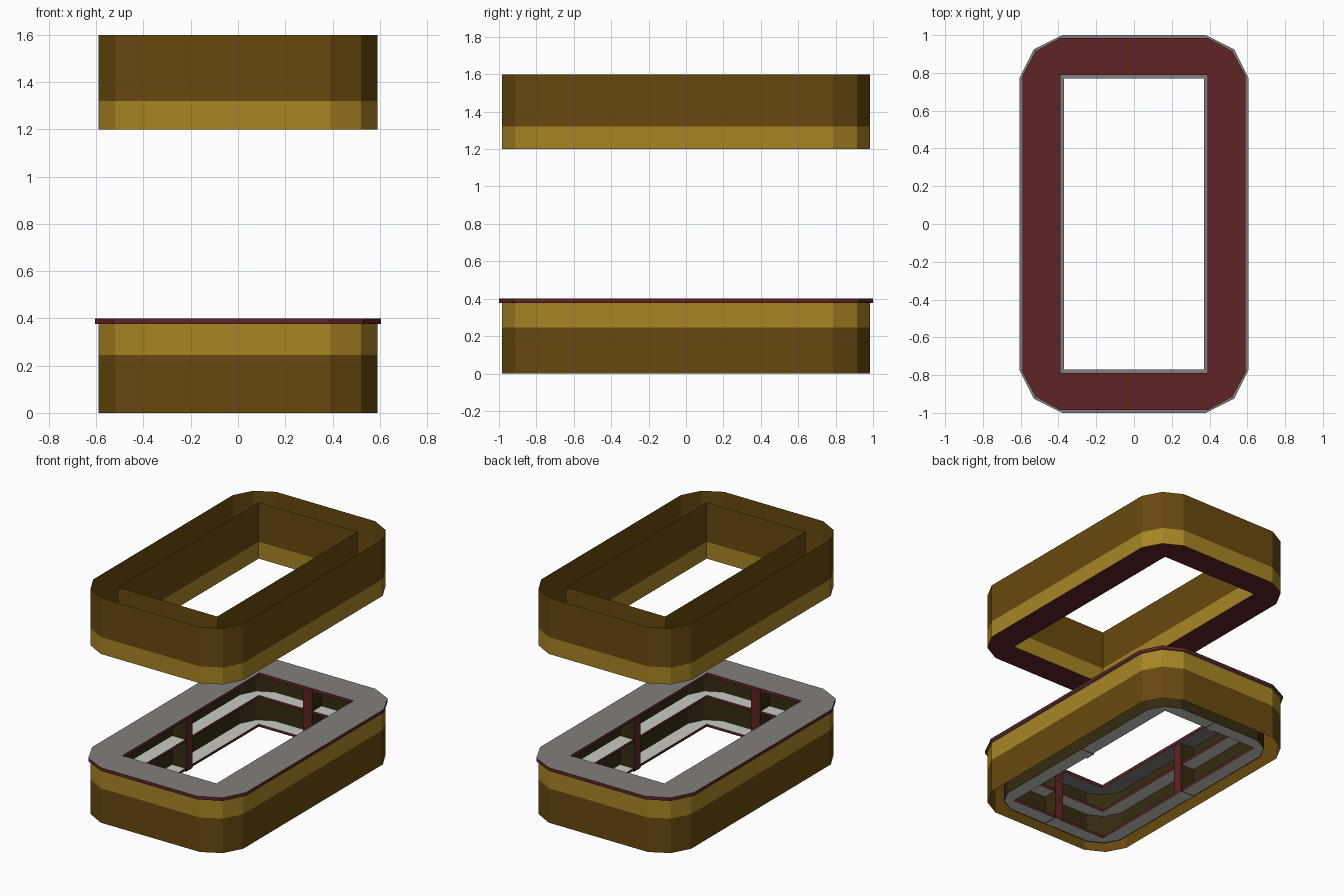
import bpy, bmesh

if "Cube" in bpy.data.objects:
    bpy.data.objects.remove(bpy.data.objects["Cube"])


def material(name, hexcol):
    def lin(c):
        c /= 255
        return c / 12.92 if c <= 0.04045 else ((c + 0.055) / 1.055) ** 2.4
    m = bpy.data.materials.new(name)
    m.diffuse_color = [lin(int(hexcol[i:i + 2], 16)) for i in (0, 2, 4)] + [1]
    m.use_nodes = True
    m.node_tree.nodes["Principled BSDF"].inputs["Base Color"].default_value = m.diffuse_color
    return m


BROWN = material("dark brown", "68490F")
GOLD = material("golden brown", "A88525")
RED = material("dark red", "602325")
GREY = material("counter grey", "827E7C")
WHITE = material("off white", "CACAC4")
OLIVE = material("deep olive", "352B10")


def outline(hx, hy, c, t):
    """Rectangle with corners rounded by three points, counter-clockwise."""
    pts = []
    for sx, sy in ((1, 1), (-1, 1), (-1, -1), (1, -1)):
        corner = [(hx, hy - c), (hx - t, hy - t), (hx - c, hy)]
        if sx * sy < 0:
            corner.reverse()
        pts += [(sx * x, sy * y) for x, y in corner]
    return pts


def rect(hx, hy):
    return [(hx, hy), (-hx, hy), (-hx, -hy), (hx, -hy)]


def finish(name, bm, mats):
    me = bpy.data.meshes.new(name)
    bm.to_mesh(me)
    bm.free()
    for m in mats:
        me.materials.append(m)
    ob = bpy.data.objects.new(name, me)
    bpy.context.collection.objects.link(ob)
    return ob


def add_loop(bm, pts, z):
    return [bm.verts.new((x, y, z)) for x, y in pts]


def add_strip(bm, a, b, mat, inward):
    for i in range(len(a)):
        j = (i + 1) % len(a)
        q = [a[i], a[j], b[j], b[i]]
        bm.faces.new(q[::-1] if inward else q).material_index = mat


def wall(name, pts, levels, mats, inward=False):
    """Thin wall with one colour band between each pair of levels."""
    bm = bmesh.new()
    loops = [add_loop(bm, pts, z) for z in levels]
    for k in range(len(mats)):
        add_strip(bm, loops[k], loops[k + 1], k, inward)
    return finish(name, bm, mats)


def add_annulus(bm, o, n, up):
    """Flat frame between a 12 point outline and a 4 point opening."""
    for k in range(4):
        m = (k + 1) % 4
        for f in ([n[k]] + o[3 * k:3 * k + 3],
                  [n[k], o[3 * k + 2], o[3 * m], n[m]]):
            bm.faces.new(f if up else f[::-1])


def frame(name, outer, inner, z0, z1, flat, edge):
    """Slab with an opening; flat faces and edges differ in colour."""
    bm = bmesh.new()
    o0, o1 = add_loop(bm, outer, z0), add_loop(bm, outer, z1)
    n0, n1 = add_loop(bm, inner, z0), add_loop(bm, inner, z1)
    add_annulus(bm, o1, n1, True)
    add_annulus(bm, o0, n0, False)
    add_strip(bm, o0, o1, 1, False)
    add_strip(bm, n0, n1, 1, True)
    return finish(name, bm, [flat, edge])


shell = outline(0.59, 0.985, 0.2, 0.07)
opening = rect(0.39, 0.79)

# Upper canopy: open channel with outer wall, inner wall and floor
wall("canopy_outer_wall", shell, [1.2, 1.32, 1.6], [GOLD, BROWN])
wall("canopy_inner_wall", opening, [1.2, 1.32, 1.6], [GOLD, BROWN], True)
bm = bmesh.new()
add_annulus(bm, add_loop(bm, shell, 1.2), add_loop(bm, opening, 1.2), False)
finish("canopy_underside", bm, [RED])

# Lower counter: outer wall, inner back wall and worktop
wall("counter_outer_wall", shell, [0, 0.245, 0.378], [BROWN, GOLD])
back = outline(0.495, 0.89, 0.16, 0.055)
wall("counter_back_wall", back, [0, 0.378], [OLIVE], True)
frame("counter_top", outline(0.605, 1.0, 0.225, 0.075), rect(0.37, 0.77),
      0.377, 0.4, GREY, RED)

# Shelves on the inside of the counter
for name, z in (("lower_shelf", 0.005), ("upper_shelf", 0.21)):
    frame(name, outline(0.494, 0.889, 0.16, 0.055), opening,
          z, z + 0.018, WHITE, RED)

# Dividers at the middle of each side, with a red front edge
for name, dx, dy in (("right_divider", 1, 0), ("left_divider", -1, 0),
                     ("back_divider", 0, 1), ("front_divider", 0, -1)):
    near, far = (0.382, 0.494) if dx else (0.782, 0.889)
    mid, half = (near + far) / 2, (far - near) / 2
    bm = bmesh.new()
    bmesh.ops.create_cube(bm, size=2)
    for v in bm.verts:
        v.co.x = dx * mid + v.co.x * (half if dx else 0.035)
        v.co.y = dy * mid + v.co.y * (half if dy else 0.035)
        v.co.z = 0.1885 + v.co.z * 0.1865
    bm.normal_update()
    for f in bm.faces:
        if f.normal.x * dx + f.normal.y * dy < -0.5:
            f.material_index = 1
        elif f.normal.z < -0.5:
            f.material_index = 2
    finish(name, bm, [OLIVE, RED, WHITE])
